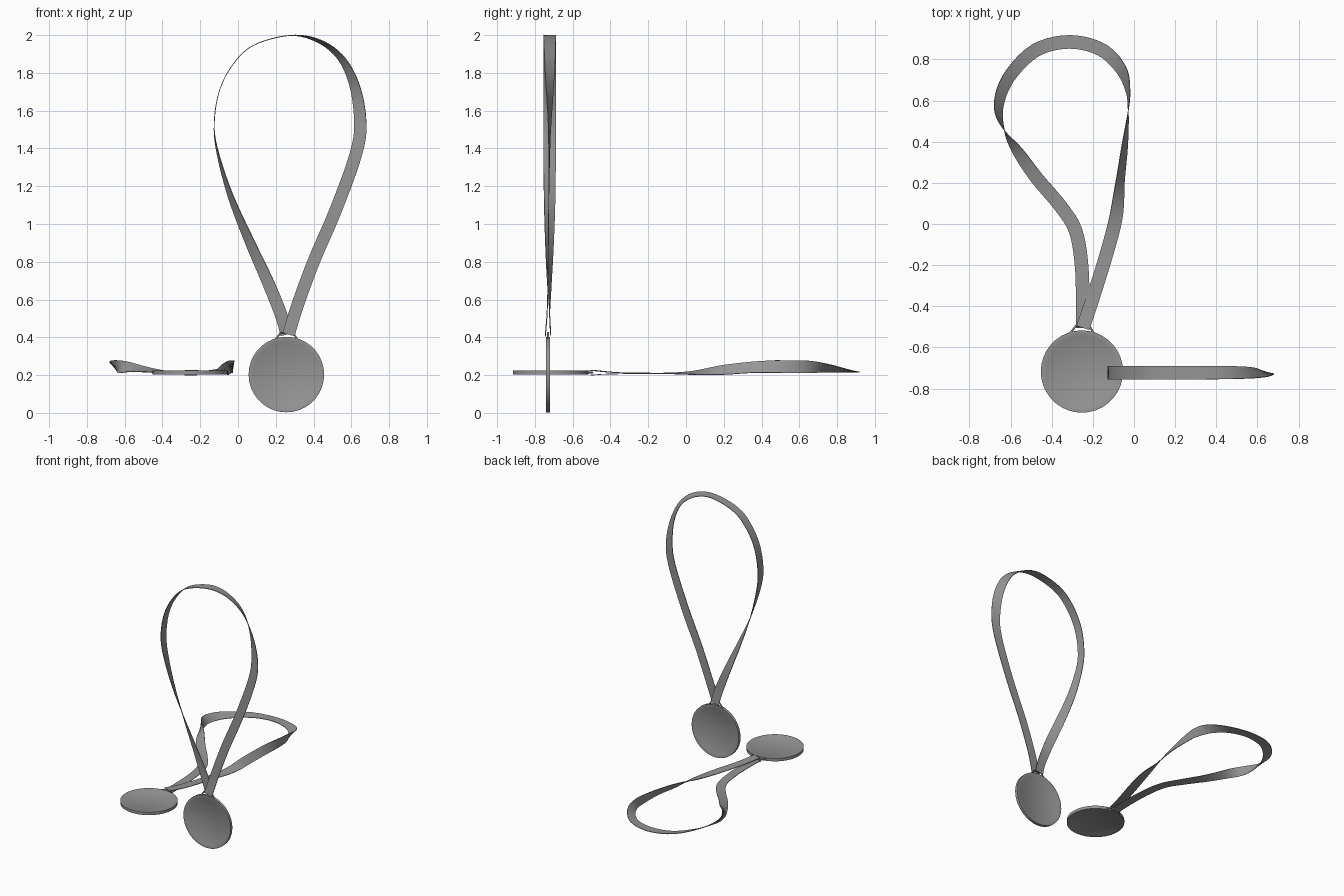
import bpy, bmesh
from math import radians, cos, sin
from mathutils import Vector, Matrix

if "Cube" in bpy.data.objects:
    bpy.data.objects.remove(bpy.data.objects["Cube"])

WIDTH, R = 0.066, 0.2
GREY = bpy.data.materials.new("dark_grey")
GREY.diffuse_color = (0.3, 0.3, 0.3, 1)
GREY.use_nodes = True
GREY.node_tree.nodes["Principled BSDF"].inputs["Base Color"].default_value = GREY.diffuse_color


def add_object(name, bm):
    bmesh.ops.recalc_face_normals(bm, faces=bm.faces[:])
    me = bpy.data.meshes.new(name)
    bm.to_mesh(me)
    bm.free()
    me.materials.append(GREY)
    ob = bpy.data.objects.new(name, me)
    bpy.context.collection.objects.link(ob)
    bpy.ops.object.select_all(action='DESELECT')
    ob.select_set(True)
    bpy.context.view_layer.objects.active = ob
    bpy.ops.object.shade_smooth_by_angle(angle=radians(35))
    return ob


def catmull(points, steps):
    pts = [Vector(p) for p in points]
    pts = [2 * pts[0] - pts[1]] + pts + [2 * pts[-1] - pts[-2]]
    out = []
    for a, b, c, d in zip(pts, pts[1:], pts[2:], pts[3:]):
        for i in range(steps):
            t = i / steps
            out.append(0.5 * (2 * b + (c - a) * t + (2 * a - 5 * b + 4 * c - d) * t * t
                              + (3 * b - a - 3 * c + d) * t ** 3))
    return out + [pts[-2]]


def ribbon(name, points, normal, thick=0.004):
    # points are x, y, z, twist in degrees; twist 0 lies flat in the loop's plane
    n = Vector(normal)
    path = catmull(points, 5)
    bm = bmesh.new()
    last = None
    for i, p in enumerate(path):
        tan = path[min(i + 1, len(path) - 1)].xyz - path[max(i - 1, 0)].xyz
        tan = (tan - n * tan.dot(n)).normalized()
        a = radians(-p[3])
        side = (n.cross(tan) * cos(a) + n * sin(a)) * WIDTH / 2
        up = side.cross(tan).normalized() * thick / 2
        ring = [bm.verts.new(p.xyz + o) for o in (side + up, side - up, -side - up, -side + up)]
        if last:
            for k in range(4):
                m = (k + 1) % 4
                bm.faces.new((last[k], last[m], ring[m], ring[k]))
        else:
            bm.faces.new(ring)
        last = ring
    bm.faces.new(last)
    add_object(name, bm)


def medal(name, matrix):
    # disc with a shallow raised rim on both faces
    bm = bmesh.new()
    bmesh.ops.create_cone(bm, cap_ends=True, segments=36, radius1=R, radius2=R, depth=0.022)
    caps = [f for f in bm.faces if len(f.verts) > 4]
    bmesh.ops.inset_individual(bm, faces=caps, thickness=0.022)
    bmesh.ops.inset_individual(bm, faces=caps, thickness=0.004, depth=-0.002)
    bm.transform(matrix)
    add_object(name + "_disc", bm)
    # wire hanger holding the ribbon
    cu = bpy.data.curves.new(name + "_hanger", 'CURVE')
    cu.dimensions = '3D'
    cu.bevel_depth, cu.bevel_resolution = 0.005, 2
    cu.materials.append(GREY)
    sp = cu.splines.new('POLY')
    loop = [(-0.056, 0.188), (-0.03, 0.222), (0.036, 0.222), (0.056, 0.188)]
    sp.points.add(len(loop) - 1)
    for pt, (u, v) in zip(sp.points, loop):
        pt.co = (u, v, 0, 1)
    ob = bpy.data.objects.new(name + "_hanger", cu)
    ob.matrix_world = matrix
    bpy.context.collection.objects.link(ob)


# upright medal
medal("upright_medal", Matrix.Translation((0.256, -0.73, 0.203)) @ Matrix.Rotation(radians(90), 4, 'X'))
ribbon("upright_ribbon", [
    (.258, -.716, .415, 0), (.228, -.722, .52, 0), (.155, -.724, .7, 20), (.06, -.723, .91, 42),
    (-.04, -.722, 1.15, 65), (-.108, -.722, 1.38, 82), (-.126, -.722, 1.53, 90), (-.1, -.722, 1.7, 90),
    (-.03, -.722, 1.84, 90), (.08, -.722, 1.945, 90), (.27, -.722, 1.998, 90), (.42, -.722, 1.972, 105),
    (.54, -.722, 1.885, 120), (.615, -.722, 1.74, 140), (.647, -.722, 1.55, 165), (.627, -.724, 1.38, 175),
    (.52, -.727, 1.08, 180), (.4, -.73, .8, 180), (.312, -.734, .56, 180), (.268, -.744, .415, 180)],
    (0, 1, 0))

# medal lying flat
medal("flat_medal", Matrix.Translation((-0.253, -0.717, 0.213)))
ribbon("flat_ribbon", [
    (-.25, -.505, .2, 0), (-.249, -.4, .206, 0), (-.255, -.2, .207, 0), (-.285, -.03, .208, 0),
    (-.36, .09, .212, 4), (-.47, .22, .225, 15), (-.56, .345, .238, 38), (-.63, .455, .245, 90),
    (-.658, .57, .247, 132), (-.61, .71, .235, 155), (-.48, .843, .22, 172), (-.315, .885, .216, 180),
    (-.16, .848, .22, 172), (-.065, .755, .235, 145), (-.03, .65, .244, 108), (-.028, .55, .245, 90),
    (-.045, .38, .243, 65), (-.068, .2, .228, 50), (-.088, .03, .212, 15), (-.135, -.15, .21, 0),
    (-.2, -.36, .213, 0), (-.248, -.505, .226, 0)],
    (0, 0, 1))
